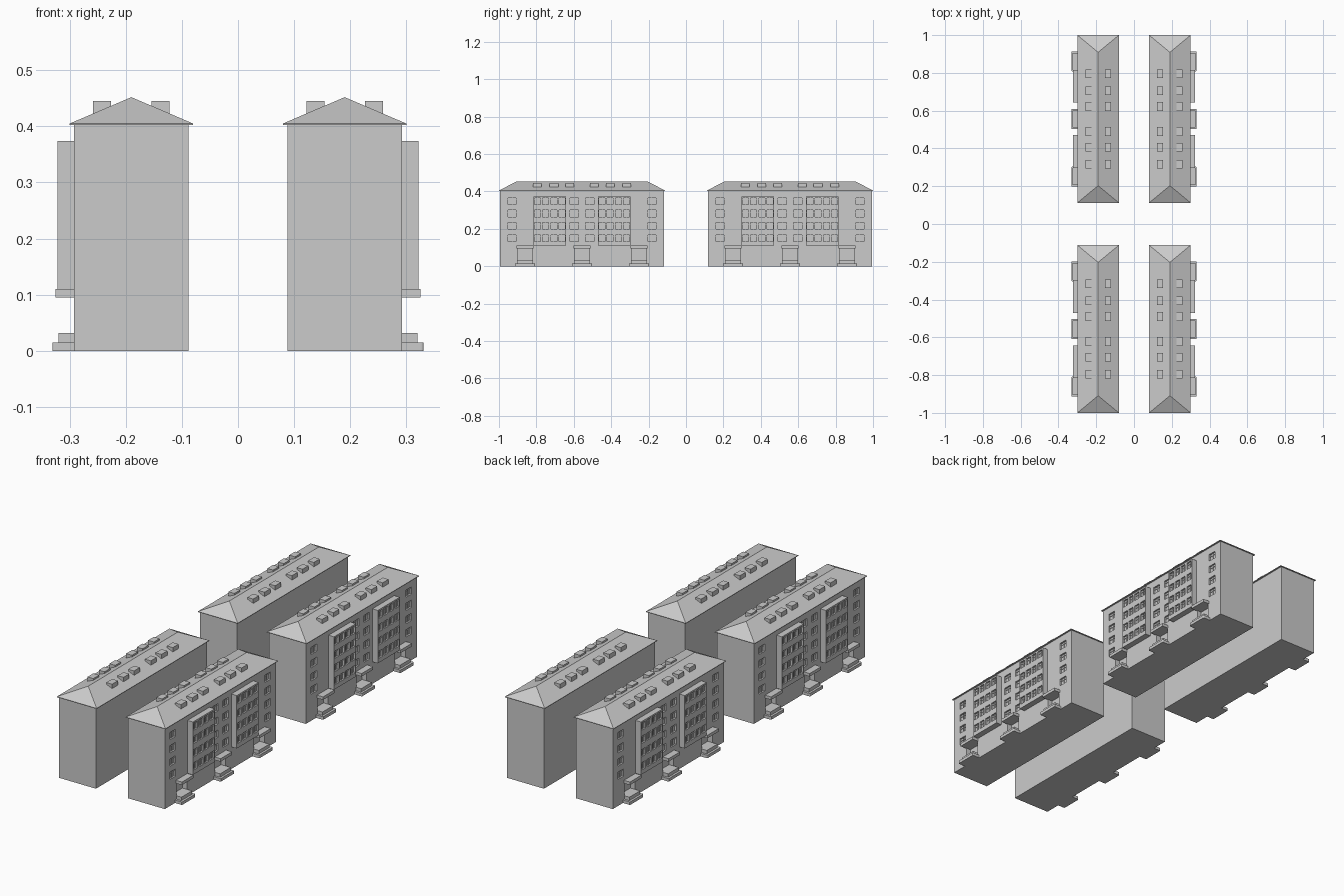
import bpy, bmesh

if "Cube" in bpy.data.objects:
    bpy.data.objects.remove(bpy.data.objects["Cube"])

YC = 0.556                       # middle of one block along y
ENTRY_Y = [0.251, YC, 0.861]     # entrance positions
BAYS = [(0.297, 0.470), (0.642, 0.815)]
ROWS = [0.150, 0.216, 0.282, 0.348]
WALL_X, BAY_X = 0.292, 0.322


def make(name, bm, mirror=True, cutter=None):
    bmesh.ops.recalc_face_normals(bm, faces=bm.faces[:])
    me = bpy.data.meshes.new(name)
    bm.to_mesh(me)
    bm.free()
    ob = bpy.data.objects.new(name, me)
    bpy.context.collection.objects.link(ob)
    if cutter:
        b = ob.modifiers.new("openings", 'BOOLEAN')
        b.operation = 'DIFFERENCE'
        b.solver = 'EXACT'
        b.object = cutter
    if mirror:                   # four blocks from one
        m = ob.modifiers.new("four_blocks", 'MIRROR')
        m.use_axis = (True, True, False)
        m.use_mirror_merge = False
    return ob


def boxes(name, items, bevel=0, **kw):
    """Each item is (x0, x1, y0, y1, z0, z1)."""
    bm = bmesh.new()
    for x0, x1, y0, y1, z0, z1 in items:
        vs = bmesh.ops.create_cube(bm, size=1)['verts']
        for v in vs:
            v.co = ((x0 + x1) / 2 + v.co.x * (x1 - x0),
                    (y0 + y1) / 2 + v.co.y * (y1 - y0),
                    (z0 + z1) / 2 + v.co.z * (z1 - z0))
    if bevel:
        # round the outer upright edges
        xm = max(v.co.x for v in bm.verts) - 1e-4
        es = [e for e in bm.edges if all(v.co.x > xm for v in e.verts)
              and abs(e.verts[0].co.z - e.verts[1].co.z) > 1e-4]
        bmesh.ops.bevel(bm, geom=es, offset=bevel, segments=3, profile=0.5, affect='EDGES')
    return make(name, bm, **kw)


def window(x, y, z, w, h, depth):
    return (x - depth, x + 0.01, y - w / 2, y + w / 2, z - h / 2, z + h / 2)


# window positions: (wall x, y, z, width, height)
wall_wins = [(WALL_X, y, z, 0.044, 0.036)
             for y in (0.182, 0.515, 0.597, 0.930) for z in ROWS]
bay_wins = [(BAY_X, y0 + (y1 - y0) * (i + 0.5) / 4, z, 0.032, 0.036)
            for y0, y1 in BAYS for i in range(4) for z in ROWS]

# cutters for windows and entrance recesses
doors = [(WALL_X - 0.025, WALL_X + 0.01, y - 0.041, y + 0.041, 0.032, 0.095) for y in ENTRY_Y]
wall_cut = boxes("wall_cutter", [window(*w, 0.009) for w in wall_wins] + doors, mirror=False)
bay_cut = boxes("bay_cutter", [window(*w, 0.009) for w in bay_wins], mirror=False)
for c in (wall_cut, bay_cut):
    c.hide_render = True
    c.display_type = 'WIRE'

# main walls and projecting bays
boxes("walls", [(0.088, WALL_X, 0.118, 0.994, 0, 0.403)], cutter=wall_cut)
boxes("bays", [(WALL_X - 0.001, BAY_X, a, b, 0.11, 0.374) for a, b in BAYS], cutter=bay_cut)

# window bars: one upright and one transom
bars = []
for x, y, z, w, h in wall_wins + bay_wins:
    bars.append((x - 0.0095, x - 0.005, y - 0.0015, y + 0.0015, z - h / 2, z + h / 2))
    bars.append((x - 0.0095, x - 0.006, y - w / 2, y + w / 2, z + 0.006, z + 0.009))
boxes("window_bars", bars)

# entrance canopies and steps
boxes("canopies", [(WALL_X - 0.001, 0.325, y - 0.045, y + 0.045, 0.095, 0.110) for y in ENTRY_Y])
boxes("lower_steps", [(WALL_X - 0.001, 0.331, y - 0.053, y + 0.053, 0, 0.015) for y in ENTRY_Y],
      bevel=0.004)
boxes("upper_steps", [(WALL_X - 0.001, 0.320, y - 0.042, y + 0.042, 0.015, 0.032) for y in ENTRY_Y])

# hipped roof
bm = bmesh.new()
rings = []
for z in (0.402, 0.405):
    rings.append([bm.verts.new((x, y, z)) for x, y in
                  ((0.080, 0.112), (0.300, 0.112), (0.300, 1.0), (0.080, 1.0))])
low, top = rings
r0, r1 = bm.verts.new((0.19, 0.203, 0.452)), bm.verts.new((0.19, 0.909, 0.452))
bm.faces.new(low)
for i in range(4):
    j = (i + 1) % 4
    bm.faces.new((low[i], low[j], top[j], top[i]))
bm.faces.new((top[0], top[1], r0))
bm.faces.new((top[1], top[2], r1, r0))
bm.faces.new((top[2], top[3], r1))
bm.faces.new((top[3], top[0], r0, r1))
make("roof", bm)

# roof dormers, six on each slope
offsets = [s * d for s in (-1, 1) for d in (0.066, 0.150, 0.239)]
boxes("dormers", [(x - 0.016, x + 0.016, YC + o - 0.023, YC + o + 0.023, 0.421, 0.445)
                  for x in (0.138, 0.242) for o in offsets])
